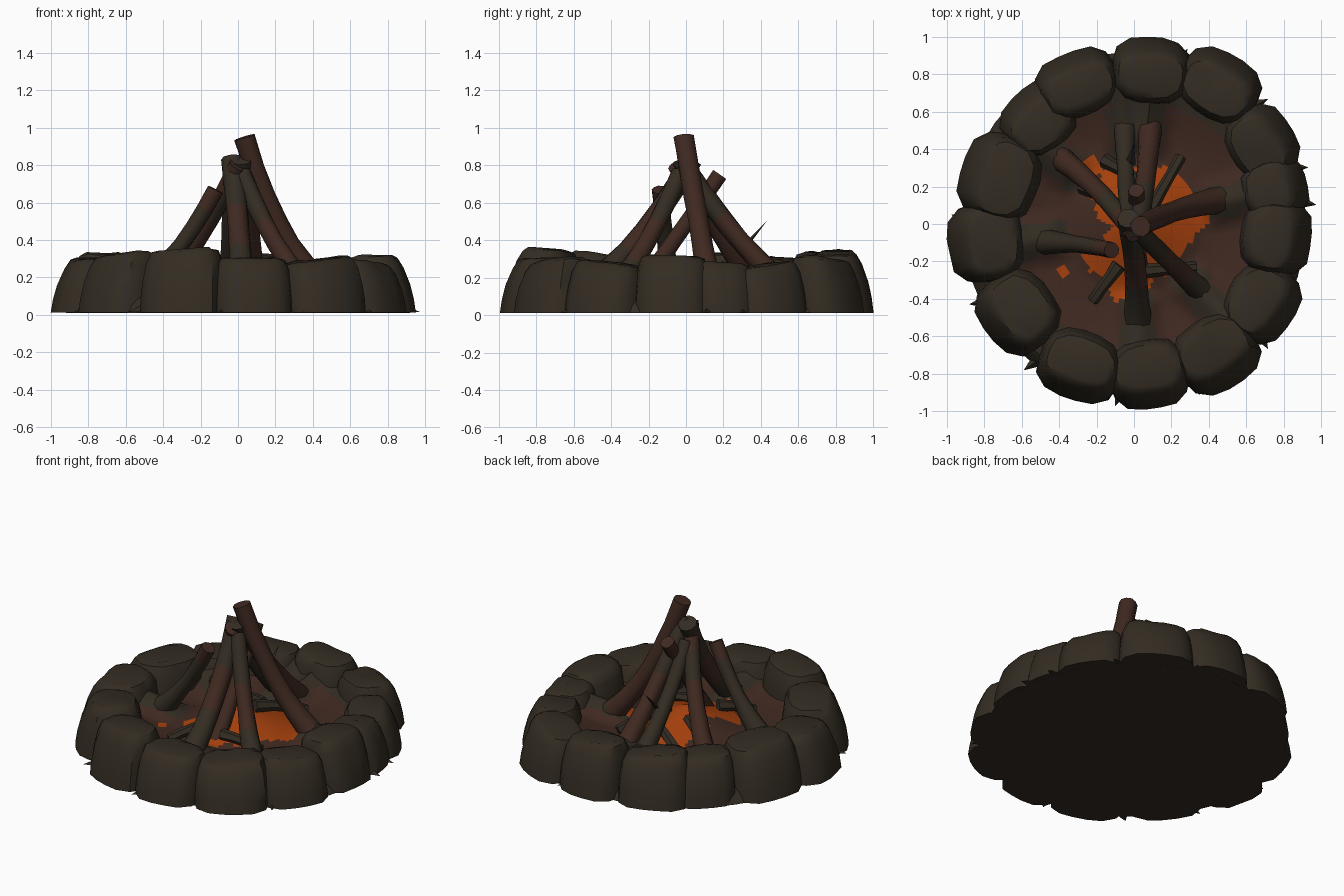
import bpy, bmesh, math, random
from mathutils import Vector

if "Cube" in bpy.data.objects:
    bpy.data.objects.remove(bpy.data.objects["Cube"])
random.seed(4)

def mat(name, c):
    m = bpy.data.materials.new(name)
    m.diffuse_color = (*c, 1)
    m.use_nodes = True
    m.node_tree.nodes["Principled BSDF"].inputs["Base Color"].default_value = m.diffuse_color
    return m

STONE = mat("dark_stone", (0.033, 0.025, 0.016))
BROWN = mat("red_brown_wood", (0.050, 0.022, 0.015))
EMBER = mat("glowing_orange", (0.38, 0.052, 0.004))
MATS = [STONE, BROWN, EMBER]

def finish(name, bm, angle=35):
    bmesh.ops.recalc_face_normals(bm, faces=bm.faces)
    me = bpy.data.meshes.new(name)
    bm.to_mesh(me)
    bm.free()
    for m in MATS:
        me.materials.append(m)
    ob = bpy.data.objects.new(name, me)
    bpy.context.collection.objects.link(ob)
    bpy.ops.object.select_all(action='DESELECT')
    ob.select_set(True)
    bpy.context.view_layer.objects.active = ob
    bpy.ops.object.shade_smooth_by_angle(angle=math.radians(angle))
    return ob

def loft(bm, rings, mats=None):
    """Skin a list of point rings and cap both ends."""
    vs = [[bm.verts.new(p) for p in r] for r in rings]
    n = len(vs[0])
    for k in range(len(vs) - 1):
        for i in range(n):
            f = bm.faces.new((vs[k][i], vs[k][(i + 1) % n], vs[k + 1][(i + 1) % n], vs[k + 1][i]))
            if mats:
                f.material_index = mats[k]
    for r, k in ((vs[0], 0), (vs[-1], -1)):
        f = bm.faces.new(r)
        if mats:
            f.material_index = mats[k]

# Ring of squared, tapering boulders: x, y, half width along ring, half depth, height
stones = [
    (0.09, 0.82, .20, .18, .335), (-0.30, 0.75, .21, .175, .32), (-0.51, 0.56, .19, .18, .30),
    (-0.72, 0.25, .22, .21, .33), (-0.79, -0.10, .20, .205, .30), (-0.62, -0.47, .21, .20, .325),
    (-0.29, -0.76, .21, .185, .35), (0.08, -0.80, .20, .19, .305), (0.44, -0.69, .21, .20, .295),
    (0.68, -0.42, .20, .19, .28), (0.76, -0.07, .19, .19, .315), (0.75, 0.19, .16, .18, .28),
    (0.68, 0.43, .19, .18, .27), (0.45, 0.74, .21, .18, .30)]
# height fraction, width scale, outer depth scale, inner depth scale
levels = [(0, 1.04, 1, 1.1), (.25, 1.03, .94, 1.06), (.5, 1.0, .84, 1.0), (.8, .94, .65, .93),
          (.96, .84, .48, .80), (1, .68, .34, .60)]
for i, (x, y, hw, hd, h) in enumerate(stones):
    a = math.atan2(y, x)
    out, side = Vector((math.cos(a), math.sin(a), 0)), Vector((-math.sin(a), math.cos(a), 0))
    n = 16
    jit = [random.uniform(.98, 1.02) for _ in range(n)]
    tilt = random.uniform(-.02, .02)
    rings = []
    for t, sw, so, si in levels:
        ring = []
        for k in range(n):
            b = 2 * math.pi * (k + .5) / n
            c, s = math.cos(b), math.sin(b)
            q = (abs(c) ** 3 + abs(s) ** 3) ** (-1 / 3) * jit[k]
            sd = so if c > 0 else si
            p = Vector((x, y, .012 + (h - .012) * t)) + out * (c * q * hd * sd) + side * (s * q * hw * 1.03 * sw)
            p.z += t * t * tilt * s + (random.uniform(-.005, .005) if t > 0 else 0)
            ring.append(p)
        rings.append(ring)
    bm = bmesh.new()
    loft(bm, rings)
    finish("ring_stone_%d" % (i + 1), bm, 42)

# Flat ground slab and the filled foot between the stones
bm = bmesh.new()
loft(bm, [[(r * math.cos(2 * math.pi * k / 40), r * math.sin(2 * math.pi * k / 40), z)
           for k in range(40)] for r, z in ((.92, .011), (.90, .05), (.86, .09))])
finish("ground_slab", bm)

# Fire bed: low mound in a shallow bowl, dark ridges at the log feet, orange embers in the middle
log_angles = [.25, 2.44, -2.98, -1.54, -.80, 1.44, 1.66]

def log_gap(r, a):
    return min(abs(math.remainder(a - b, 2 * math.pi)) for b in log_angles) * r

def bed_z(r, a=0):
    ridge = .09 * max(0, 1 - log_gap(r, a) / .14) * max(0, min(1, (r - .35) / .1))
    return .13 + .14 * max(0, 1 - r / .38) ** 1.1 + .06 * max(0, (r - .45) / .27) ** 1.5 + ridge

bm = bmesh.new()
N, R = 96, 30
rows = []
for j in range(1, R + 1):
    r = .76 * j / R
    row = []
    for k in range(N):
        a = 2 * math.pi * k / N
        row.append(bm.verts.new((r * math.cos(a), r * math.sin(a), bed_z(r, a))))
    rows.append(row)
mid = bm.verts.new((0, 0, bed_z(0)))
for k in range(N):
    bm.faces.new((mid, rows[0][k], rows[0][(k + 1) % N]))
    for j in range(R - 1):
        bm.faces.new((rows[j][k], rows[j + 1][k], rows[j + 1][(k + 1) % N], rows[j][(k + 1) % N]))
for f in bm.faces:
    c = f.calc_center_median()
    r, a = math.hypot(c.x, c.y), math.atan2(c.y, c.x)
    edge = .345 + .035 * math.sin(3 * a + .6) + .03 * math.sin(7 * a + 1) + .015 * math.sin(13 * a)
    if abs(abs(a) - math.pi) < .5:
        edge -= .16
    elif a > 1.9:
        edge -= .05
    patch = math.hypot(c.x + .38, c.y + .25) < .03 or math.hypot(c.x + .23, c.y - .30) < .06
    if r < edge or patch:
        f.material_index = 2
    elif r > .66 or (log_gap(r, a) < .09 and r > .36):
        f.material_index = 0
    else:
        f.material_index = 1
finish("ember_bed", bm, 60)

# Logs: tapered tubes curving through base, middle and top, with a colour per segment
def log(name, base, knee, top, r0, r1, cols, sides=10):
    base, knee, top = Vector(base), Vector(knee), Vector(top)
    d = (top - base).normalized()
    u = d.cross(Vector((0, 0, 1))).normalized()
    n = len(cols)
    rings = []
    for j in range(n + 1):
        t = j / n
        c = base * (1 - t) ** 2 + knee * 2 * t * (1 - t) + top * t * t
        tan = ((knee - base) * (1 - t) + (top - knee) * t).normalized()
        v = u.cross(tan).normalized()
        r = r0 + (r1 - r0) * min(1, t * 2.2)
        rings.append([c + (u * math.cos(2 * math.pi * k / sides) + v * math.sin(2 * math.pi * k / sides)) * r
                      * random.uniform(.95, 1.05) for k in range(sides)])
    bm = bmesh.new()
    loft(bm, rings, cols)
    return finish(name, bm, 50)

log("tepee_log_right", (.52, .14, .09), (.205, .09, .35), (.035, -.012, .95), .08, .056, [0, 1, 1, 1, 1, 1, 1])
log("tepee_log_back_left", (-.47, .40, .09), (-.22, .25, .33), (.0, -.05, .80), .072, .05, [1, 1, 1, 1, 0, 1])
log("tepee_log_left", (-.55, -.09, .09), (-.28, -.10, .36), (-.12, -.14, .67), .08, .044, [0, 0, 0, 0, 0, 1])
log("tepee_log_front", (.02, -.60, .09), (.02, -.24, .33), (-.03, .03, .83), .08, .058, [0, 0, 0, 1, 1, 0, 0])
log("tepee_log_inner", (.02, -.30, .06), (.02, -.06, .40), (.01, .18, .75), .058, .043, [1] * 6)
log("tepee_log_front_right", (.42, -.41, .09), (.19, -.21, .33), (.02, -.03, .76), .072, .05, [0, 0, 1, 1, 0, 0])
log("tepee_log_back", (.09, .60, .09), (.08, .30, .33), (.02, -.03, .83), .072, .052, [1, 1, 1, 1, 0, 0])
log("tepee_log_back_short", (-.05, .61, .10), (-.05, .28, .32), (-.03, .04, .72), .068, .045, [0] * 6)

# Charred sticks lying on the embers
sticks = [((.08, .06, .26), (.25, .36, .17)), ((.06, -.25, .18), (.33, -.23, .15)),
          ((-.08, -.22, .20), (-.22, -.41, .14)), ((-.28, .20, .14), (-.08, .10, .24)),
          ((-.16, .34, .14), (.02, .24, .2))]
for i, (a, b) in enumerate(sticks):
    m = (Vector(a) + Vector(b)) / 2 + Vector((0, 0, .02))
    log("charred_stick_%d" % (i + 1), a, m, b, .04, .03, [0, 0, 0], 6)

# Small pointed splinters: one in the fire, the rest around the foot of the ring
def splinter(name, base, tip, w):
    base, tip = Vector(base), Vector(tip)
    u = (tip - base).cross(Vector((0, 0, 1))).normalized() * w
    bm = bmesh.new()
    vs = [bm.verts.new(p) for p in (base + u, base - u, base + Vector((0, 0, w)), tip)]
    for f in ((0, 1, 2), (0, 1, 3), (1, 2, 3), (2, 0, 3)):
        bm.faces.new([vs[k] for k in f])
    finish(name, bm, 10)

splinter("bent_splinter", (-.02, .32, .36), (0, .43, .50), .03)
for i, deg in enumerate([6, 18, 43, 73, 177, 206, 233, 264, 291, 317]):
    a = math.radians(deg)
    splinter("ground_splinter_%d" % (i + 1), (.84 * math.cos(a + .05), .84 * math.sin(a + .05), .015),
             (.98 * math.cos(a), .98 * math.sin(a), .015), .06)
